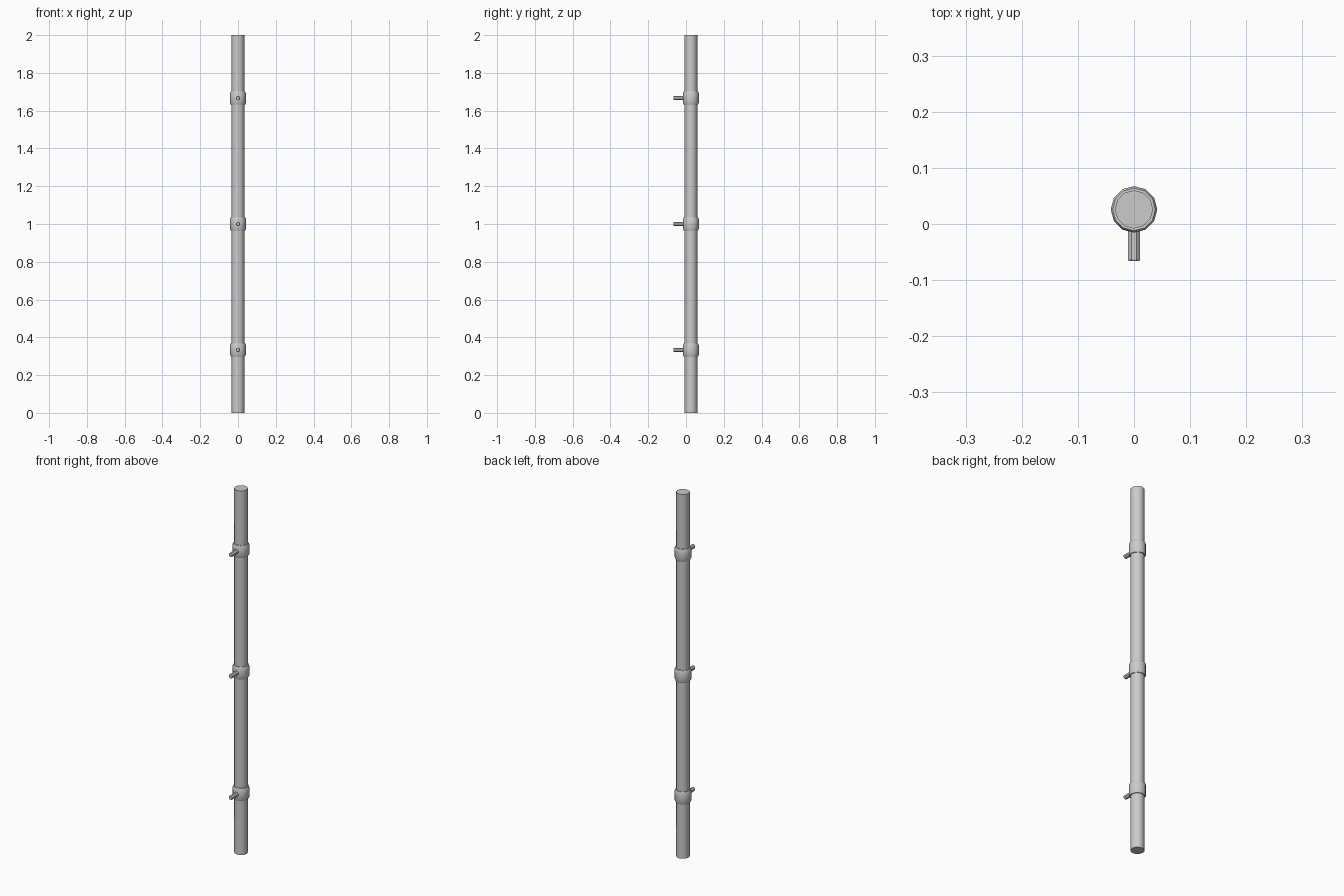
import bpy, bmesh, math
from mathutils import Matrix, Vector

if "Cube" in bpy.data.objects:
    bpy.data.objects.remove(bpy.data.objects["Cube"])

POLE_Y = 0.026
SIDES = 12


def lathe(name, profile, sides, matrix, phase=0.0):
    """Closed solid of revolution about local z from (radius, height) pairs."""
    bm = bmesh.new()
    rings = []
    for r, z in profile:
        rings.append([bm.verts.new((r * math.cos(phase + 2 * math.pi * i / sides),
                                    r * math.sin(phase + 2 * math.pi * i / sides), z))
                      for i in range(sides)])
    for a, b in zip(rings, rings[1:]):
        for i in range(sides):
            j = (i + 1) % sides
            bm.faces.new((a[i], a[j], b[j], b[i]))
    bm.faces.new(rings[0][::-1])
    bm.faces.new(rings[-1])
    bm.transform(matrix)
    mesh = bpy.data.meshes.new(name)
    bm.to_mesh(mesh)
    bm.free()
    obj = bpy.data.objects.new(name, mesh)
    bpy.context.collection.objects.link(obj)
    bpy.context.view_layer.objects.active = obj
    obj.select_set(True)
    bpy.ops.object.shade_smooth_by_angle(angle=math.radians(31))
    obj.select_set(False)
    return obj


# Upright pole
lathe("pole", [(0.034, 0), (0.034, 2)], SIDES, Matrix.Translation((0, POLE_Y, 0)))

# Collars with a short peg pointing forward
for n, z in enumerate((1 / 3, 1, 5 / 3), 1):
    at = Matrix.Translation((0, POLE_Y, z))
    lathe(f"collar_{n}", [(0.038, -0.034), (0.0415, -0.027), (0.0415, 0.027), (0.038, 0.034)],
          SIDES, at)
    lathe(f"peg_{n}", [(0.012, 0.03), (0.012, 0.089), (0.010, 0.092)], 8,
          at @ Matrix.Rotation(math.pi / 2, 4, 'X'), math.pi / 8)
